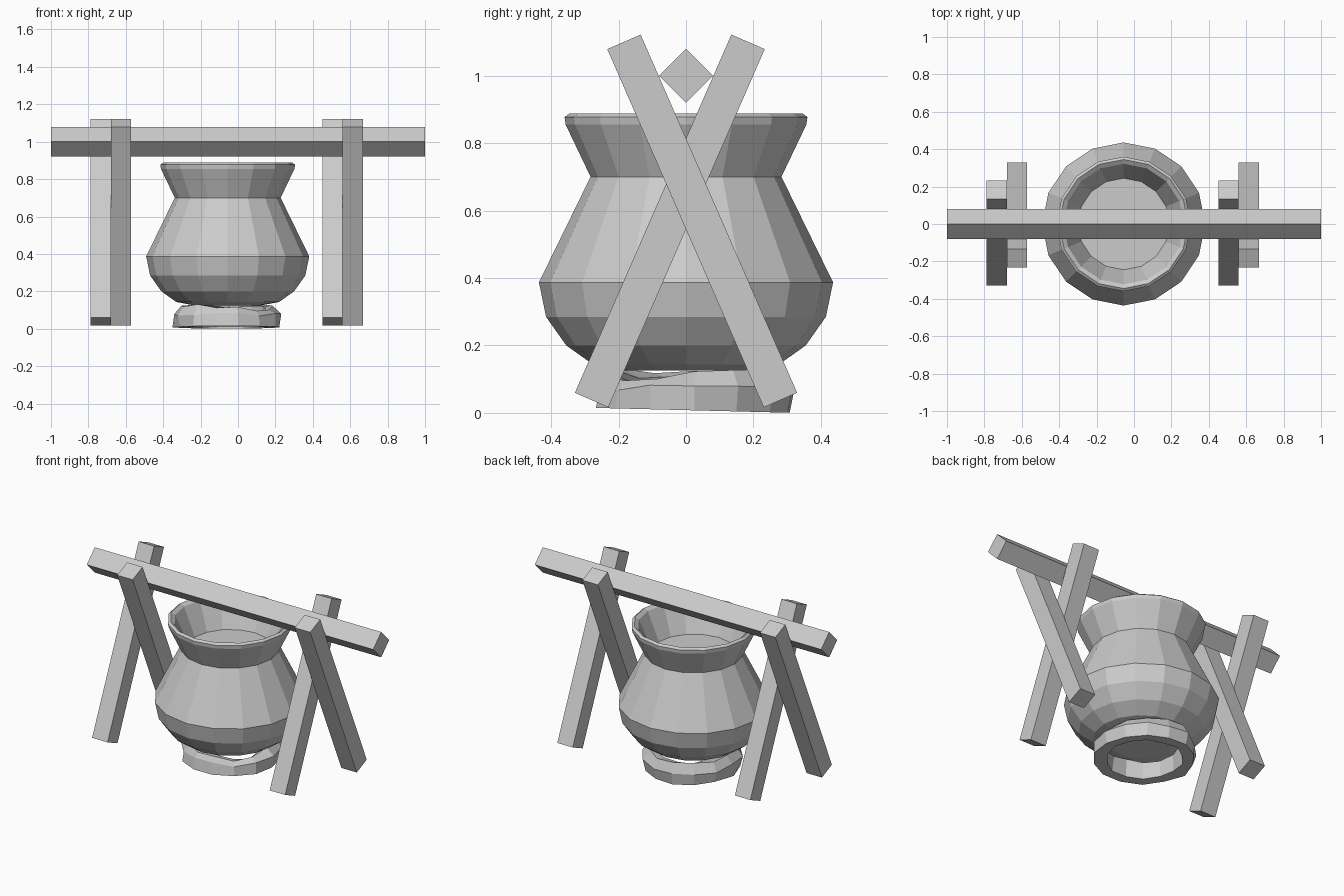
import bpy, bmesh, random
from math import sin, cos, tau, atan2, radians
from mathutils import Matrix, Vector

if "Cube" in bpy.data.objects:
    bpy.data.objects.remove(bpy.data.objects["Cube"])

random.seed(4)


def make_object(name, bm):
    bmesh.ops.recalc_face_normals(bm, faces=bm.faces)
    mesh = bpy.data.meshes.new(name)
    bm.to_mesh(mesh)
    bm.free()
    obj = bpy.data.objects.new(name, mesh)
    bpy.context.collection.objects.link(obj)
    return obj


def lathe(name, profile, sides, centre, closed=False, wobble=0.0):
    """Revolve (radius, z) points; open profiles get capped at both ends."""
    bm = bmesh.new()
    rings = []
    for r, z in profile:
        ring = []
        for i in range(sides):
            a = tau * i / sides
            rr = r + random.uniform(-wobble, wobble)
            zz = z + (random.uniform(-wobble, wobble) if z > 0.05 else 0)
            ring.append(bm.verts.new((centre[0] + rr * cos(a), centre[1] + rr * sin(a), zz)))
        rings.append(ring)
    pairs = list(zip(rings, rings[1:]))
    if closed:
        pairs.append((rings[-1], rings[0]))
    for low, high in pairs:
        for i in range(sides):
            j = (i + 1) % sides
            bm.faces.new((low[i], low[j], high[j], high[i]))
    if not closed:
        bm.faces.new(rings[0])
        bm.faces.new(rings[-1])
    return make_object(name, bm)


def bar(name, size, location, tilt):
    """Box turned about the x axis."""
    bm = bmesh.new()
    m = Matrix.Translation(location) @ Matrix.Rotation(tilt, 4, 'X') @ Matrix.Diagonal((*size, 1))
    bmesh.ops.create_cube(bm, size=1, matrix=m)
    return make_object(name, bm)


# Square cross beam resting on its edge
bar("cross_beam", (2.0, 0.113, 0.113), (0, 0, 1.0), radians(45))

# Two crossed pairs of legs
top, foot = Vector((0, 0.184, 1.10)), Vector((0, -0.28, 0.038))
span, mid = top - foot, (top + foot) / 2
tilt = atan2(span.y, span.z)
for side, x in (("left", -0.68), ("right", 0.56)):
    for end, s in (("front", 1), ("back", -1)):
        bar(f"{side}_{end}_leg", (0.108, 0.108, span.length),
            (x - s * 0.054, s * mid.y, mid.z), -s * tilt)

# Pot: outside from the base up, over the rim, down to the filled neck
pot_profile = [(0.18, 0.125), (0.275, 0.143), (0.355, 0.20), (0.415, 0.285),
               (0.436, 0.387), (0.283, 0.70), (0.357, 0.855), (0.36, 0.877),
               (0.345, 0.888), (0.322, 0.872), (0.245, 0.70)]
lathe("cooking_pot", pot_profile, 16, (-0.055, 0.0))

# Rough ring of stones or clay under the pot
ring_profile = [(0.28, 0.015), (0.283, 0.075), (0.25, 0.122), (0.205, 0.112), (0.215, 0.015)]
ring = lathe("pot_stand", ring_profile, 14, (-0.06, 0.025), closed=True, wobble=0.011)
for v in ring.data.vertices:
    # slight lean towards the back, with a dip on the front right
    v.co.y = 0.025 + (v.co.y - 0.025) * 1.05
    v.co.z -= 0.045 * (v.co.y + 0.275) / 1.8 if v.co.z < 0.03 else 0
    if v.co.z > 0.1 and v.co.x > 0 and -0.22 < v.co.y < 0.0:
        v.co.z -= 0.03
    v.co.z = max(v.co.z, 0.0)
